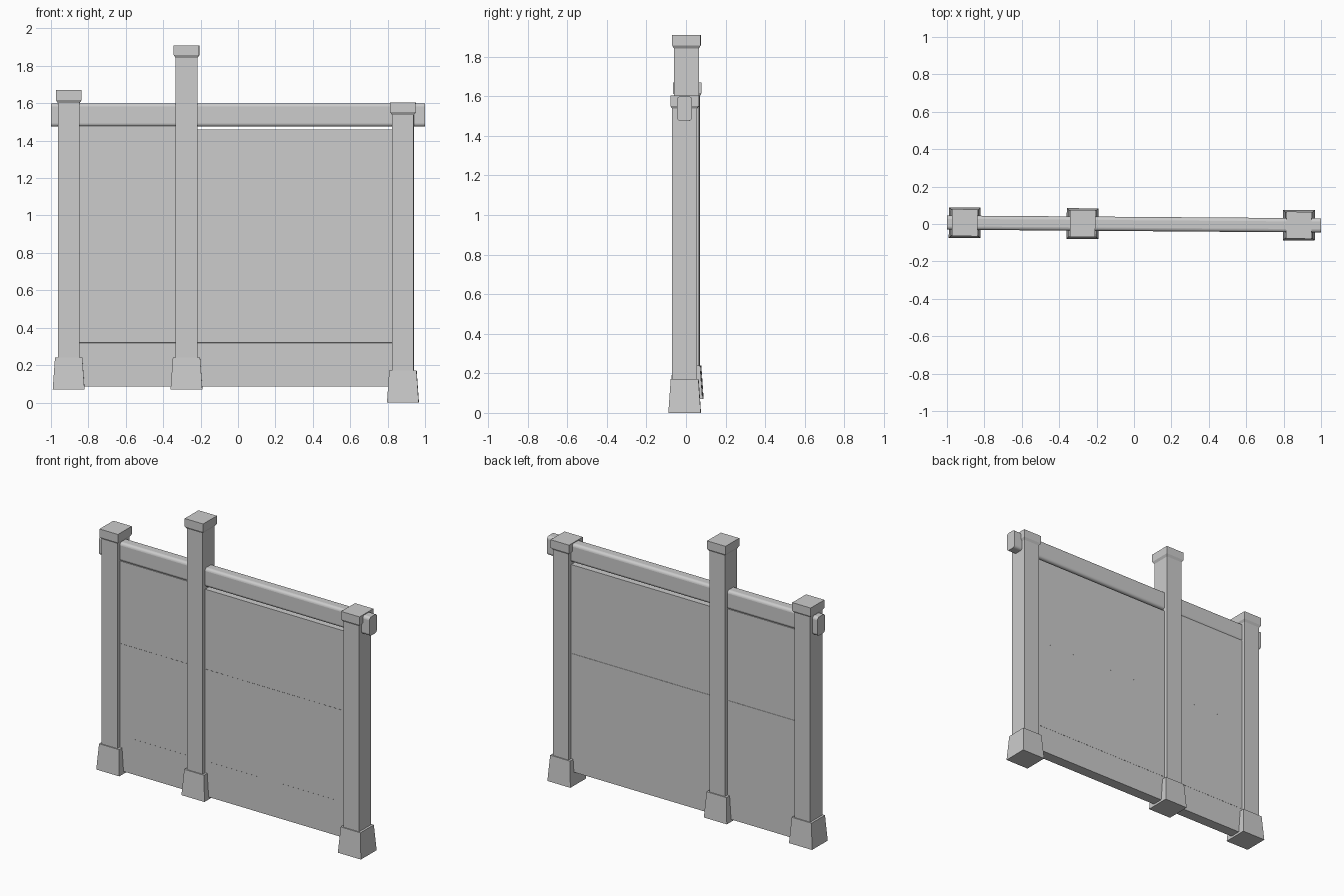
import bpy, bmesh
from mathutils import Matrix

if "Cube" in bpy.data.objects:
    bpy.data.objects.remove(bpy.data.objects["Cube"], do_unlink=True)

# One plain grey for everything
grey = bpy.data.materials.new("plain_grey")
grey.use_nodes = True
colour = (0.6, 0.6, 0.6, 1)
grey.diffuse_color = colour
grey.node_tree.nodes["Principled BSDF"].inputs["Base Color"].default_value = colour

# The whole fence is turned very slightly about the vertical axis
TURN = Matrix.Rotation(-0.0075, 4, "Z")


def loft(name, rings):
    """Skin equal-length rings of points and close both ends."""
    bm = bmesh.new()
    loops = [[bm.verts.new(p) for p in ring] for ring in rings]
    n = len(loops[0])
    for a, b in zip(loops, loops[1:]):
        for i in range(n):
            j = (i + 1) % n
            bm.faces.new((a[i], a[j], b[j], b[i]))
    bm.faces.new(loops[0][::-1])
    bm.faces.new(loops[-1])
    bmesh.ops.recalc_face_normals(bm, faces=bm.faces)
    bm.transform(TURN)
    mesh = bpy.data.meshes.new(name)
    bm.to_mesh(mesh)
    bm.free()
    mesh.materials.append(grey)
    obj = bpy.data.objects.new(name, mesh)
    bpy.context.collection.objects.link(obj)
    return obj


def tapered(name, x, levels):
    """Stack of rectangles given as (height, half width, half depth)."""
    signs = ((-1, -1), (1, -1), (1, 1), (-1, 1))
    return loft(name, [[(x + sx * w, sy * d, z) for sx, sy in signs]
                       for z, w, d in levels])


def extruded(name, x0, x1, profile):
    """Run a (y, z) profile along the fence."""
    return loft(name, [[(x, y, z) for y, z in profile] for x in (x0, x1)])


# Posts: splayed foot, square shaft and flared cap
posts = {"right": (-0.905, 0.07, 1.67),
         "middle": (-0.275, 0.07, 1.91),
         "left": (0.882, 0, 1.605)}
W, D = 0.058, 0.063
for side, (x, low, high) in posts.items():
    tapered(side + "_post_foot", x, [(low, 0.085, 0.082), (low + 0.17, 0.073, 0.07)])
    tapered(side + "_post_shaft", x, [(low + 0.1, W, D), (high - 0.02, W, D)])
    tapered(side + "_post_cap", x, [(high - 0.068, W, D), (high - 0.053, 0.068, 0.072),
                                    (high, 0.068, 0.072)])

# Top rail with rounded long edges
rail = extruded("top_rail", -1, 1, [(-0.038, 1.475), (0.038, 1.475),
                                    (0.038, 1.6), (-0.038, 1.6)])
bev = rail.modifiers.new("rounding", "BEVEL")
bev.limit_method = "WEIGHT"
bev.width = 0.018
bev.segments = 4
weights = rail.data.attributes.new("bevel_weight_edge", "FLOAT", "EDGE")
for edge in rail.data.edges:
    a, b = (rail.data.vertices[i].co for i in edge.vertices)
    weights.data[edge.index].value = 1.0 if abs(a.x - b.x) > 1 else 0.0
bpy.context.view_layer.objects.active = rail
rail.select_set(True)
bpy.ops.object.shade_smooth_by_angle()
rail.select_set(False)

# Wall boards in each bay, meeting at sloping seams
bays = {"right": (-0.905, -0.275, 1.478), "left": (-0.275, 0.882, 1.46)}
for side, (x0, x1, top) in bays.items():
    seams = [(0.085, 0.085), (0.32, 0.26), (0.93, 0.87), (top, top)]
    names = ("lower", "middle", "upper")
    for k, (lo, hi) in enumerate(zip(seams, seams[1:])):
        t = 0.036 + 0.001 * (k % 2)
        extruded(f"{side}_{names[k]}_board", x0, x1,
                 [(-t, lo[0]), (t, lo[1]), (t, hi[1]), (-t, hi[0])])
